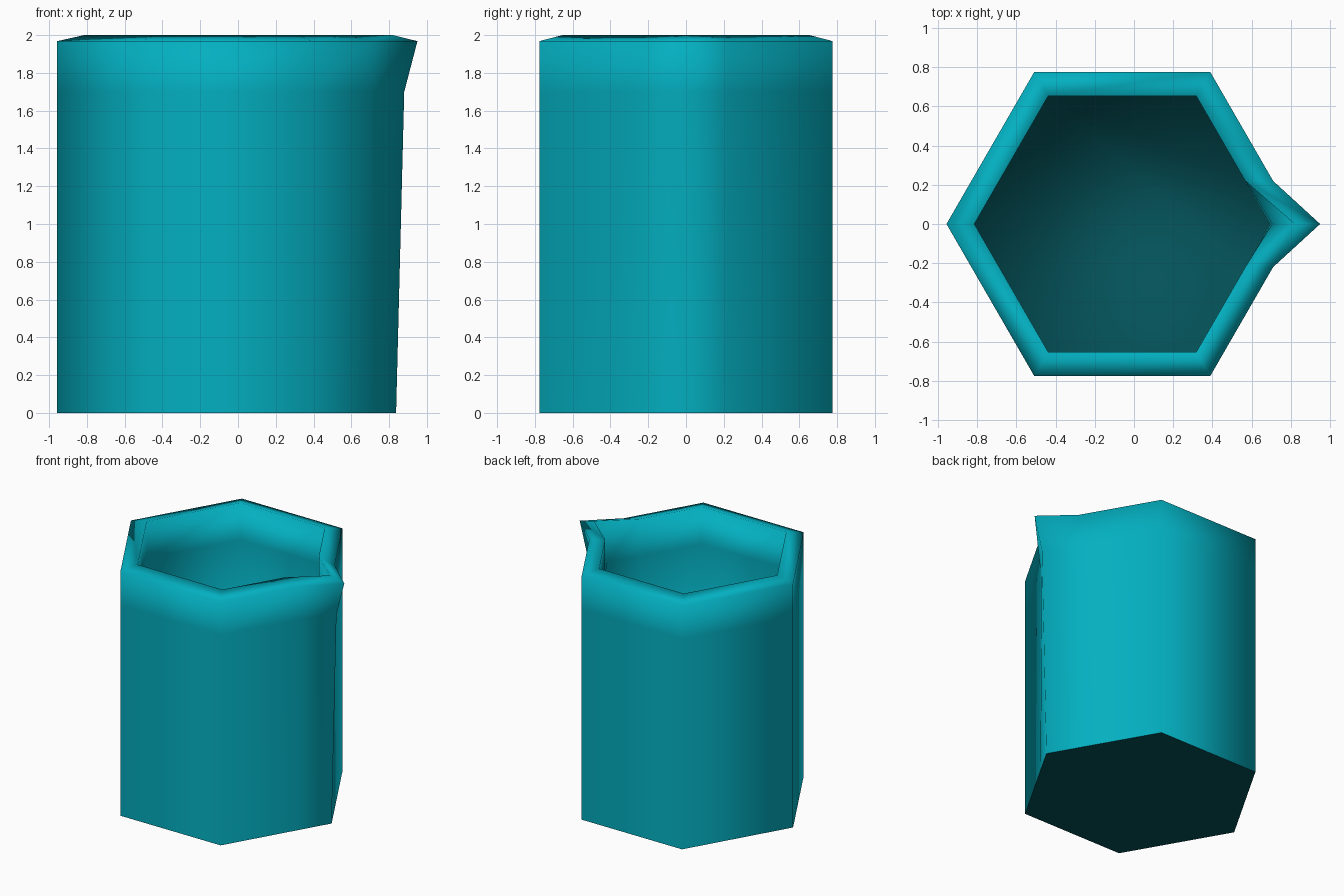
import bpy, bmesh, math

if "Cube" in bpy.data.objects:
    bpy.data.objects.remove(bpy.data.objects["Cube"])

CX = -0.06  # axis of the hexagonal body


def ring(bm, radius, tip, kink_y, z):
    """Hexagon outline whose +x corner is pulled out to a spout tip."""
    h = radius * math.sin(math.pi / 3)
    kx = CX + radius - kink_y / math.tan(math.pi / 3)
    half = [(CX + radius / 2, h), (CX - radius / 2, h)]
    pts = [(tip, 0), (kx, kink_y)] + half + [(CX - radius, 0)]
    pts += [(x, -y) for x, y in reversed(half)] + [(kx, -kink_y)]
    return [bm.verts.new((x, y, z)) for x, y in pts]


bm = bmesh.new()
# Outer wall, sloping rim, inner wall
rings = [
    ring(bm, 0.897, 0.837, 0.22, 0.0),
    ring(bm, 0.897, 0.88, 0.22, 1.70),
    ring(bm, 0.897, 0.95, 0.22, 1.968),
    ring(bm, 0.755, 0.82, 0.22, 2.0),
    ring(bm, 0.755, 0.705, 0.22, 1.70),
    ring(bm, 0.755, 0.70, 0.22, 0.12),
]
for a, b in zip(rings, rings[1:]):
    n = len(a)
    for i in range(n):
        j = (i + 1) % n
        bm.faces.new((a[i], a[j], b[j], b[i]))
# Dark underside and inside floor
for loop in (list(reversed(rings[0])), rings[-1]):
    bm.faces.new(loop).material_index = 1
bmesh.ops.recalc_face_normals(bm, faces=bm.faces[:])

# Smooth everywhere, with only the base edge kept sharp
for f in bm.faces:
    f.smooth = True
for e in bm.edges:
    e.smooth = not all(v.co.z < 0.01 for v in e.verts)

mesh = bpy.data.meshes.new("beaker")
bm.to_mesh(mesh)
bm.free()
beaker = bpy.data.objects.new("beaker", mesh)
bpy.context.collection.objects.link(beaker)

for name, colour in (("teal", (0.001, 0.43, 0.53, 1)),
                     ("dark teal", (0.001, 0.085, 0.10, 1))):
    mat = bpy.data.materials.new(name)
    mat.diffuse_color = colour
    mat.use_nodes = True
    mat.node_tree.nodes["Principled BSDF"].inputs["Base Color"].default_value = mat.diffuse_color
    mesh.materials.append(mat)
